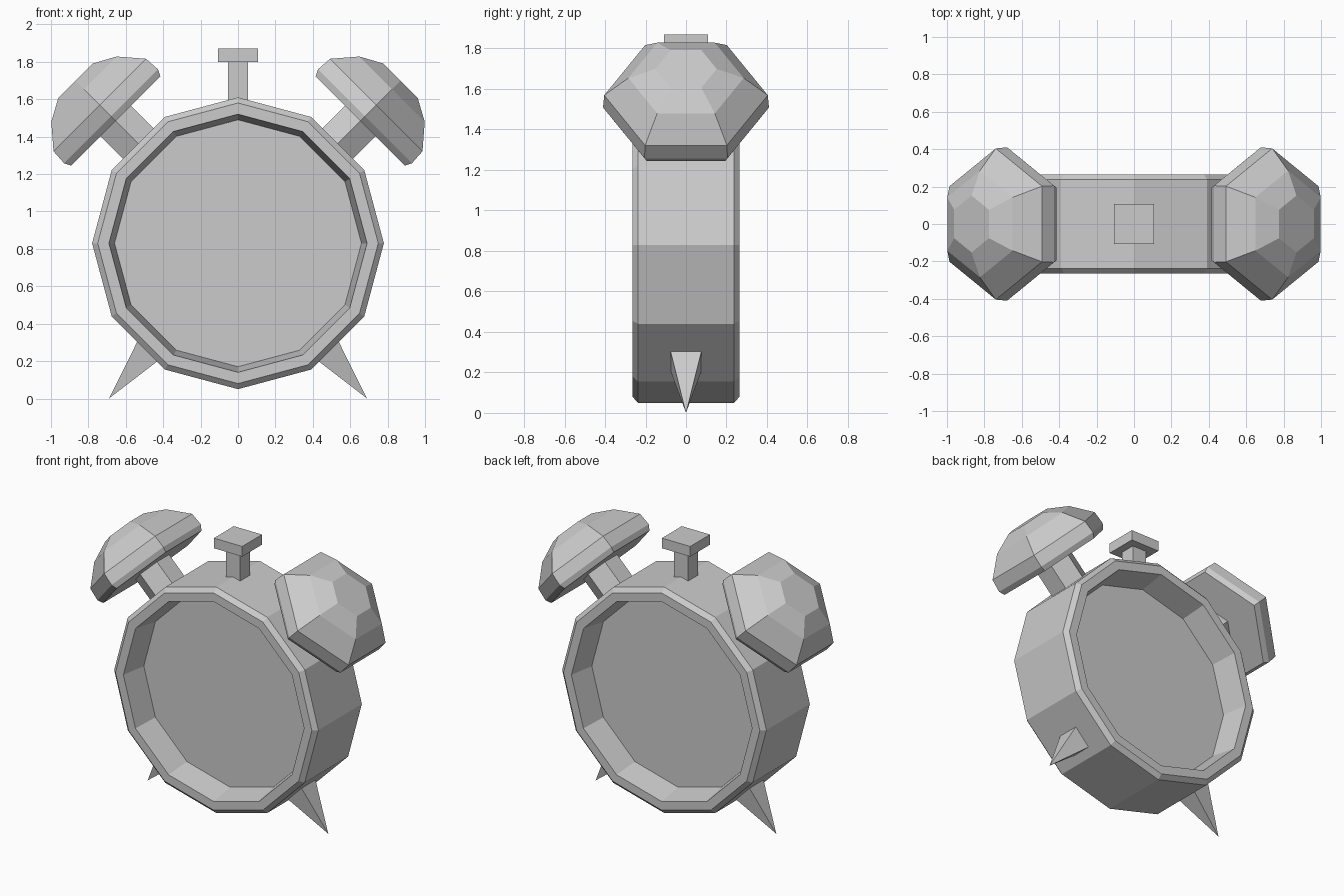
import bpy, bmesh, math
from mathutils import Matrix, Vector

if "Cube" in bpy.data.objects:
    bpy.data.objects.remove(bpy.data.objects["Cube"])

BODY = Vector((0, 0, 0.83))


def lathe(name, profile, sides, phase, matrix):
    """Faceted solid from (radius, height) rings along local z, capped at both ends."""
    bm = bmesh.new()
    rings = []
    for r, h in profile:
        angles = [phase + 2 * math.pi * i / sides for i in range(sides)]
        rings.append([bm.verts.new((r * math.cos(a), r * math.sin(a), h)) for a in angles])
    for low, high in zip(rings, rings[1:]):
        for i in range(sides):
            j = (i + 1) % sides
            bm.faces.new((low[i], low[j], high[j], high[i]))
    bm.faces.new(rings[0][::-1])
    bm.faces.new(rings[-1])
    bmesh.ops.remove_doubles(bm, verts=bm.verts, dist=1e-5)
    bmesh.ops.recalc_face_normals(bm, faces=bm.faces)
    bm.transform(matrix)
    mesh = bpy.data.meshes.new(name)
    bm.to_mesh(mesh)
    bm.free()
    obj = bpy.data.objects.new(name, mesh)
    bpy.context.collection.objects.link(obj)
    return obj


def aim(origin, angle):
    """Place local z along a direction tilted from up towards +x."""
    return Matrix.Translation(origin) @ Matrix.Rotation(angle, 4, 'Y')


# Case: chamfered rim, recessed dial on the front and the same on the back
half = [(0.66, -0.085), (0.69, -0.265), (0.75, -0.265), (0.78, -0.237)]
case = half + [(r, -y) for r, y in reversed(half)]
lathe("clock_case", case, 12, 0,
      Matrix.Translation(BODY) @ Matrix.Rotation(math.radians(90), 4, 'X'))

# Top button: square post and cap
q = math.radians(45)
root2 = math.sqrt(2)
lathe("button_post", [(0.054 * root2, 1.52), (0.054 * root2, 1.81)], 4, q, Matrix())
lathe("button_cap", [(0.108 * root2, 1.80), (0.108 * root2, 1.87)], 4, q, Matrix())

# Bells, their stems and the spiked feet, on both sides
bell = [(0.39, 0.925), (0.41, 0.96), (0.404, 1.045), (0.285, 1.165), (0.152, 1.228)]
stem = [(0.133, 0.71), (0.133, 0.95)]
foot = [(0.083 * root2, -0.36), (0.0, 0.0)]
for side, label in ((-1, "left"), (1, "right")):
    tilt = aim(BODY, side * q)
    lathe("bell_" + label, bell, 6, math.pi / 2, tilt)
    lathe("bell_stem_" + label, stem, 6, math.pi / 2, tilt)
    lathe("foot_" + label, foot, 4, q,
          aim(Vector((side * 0.69, 0, 0)), side * math.atan2(0.636, -0.772)))
